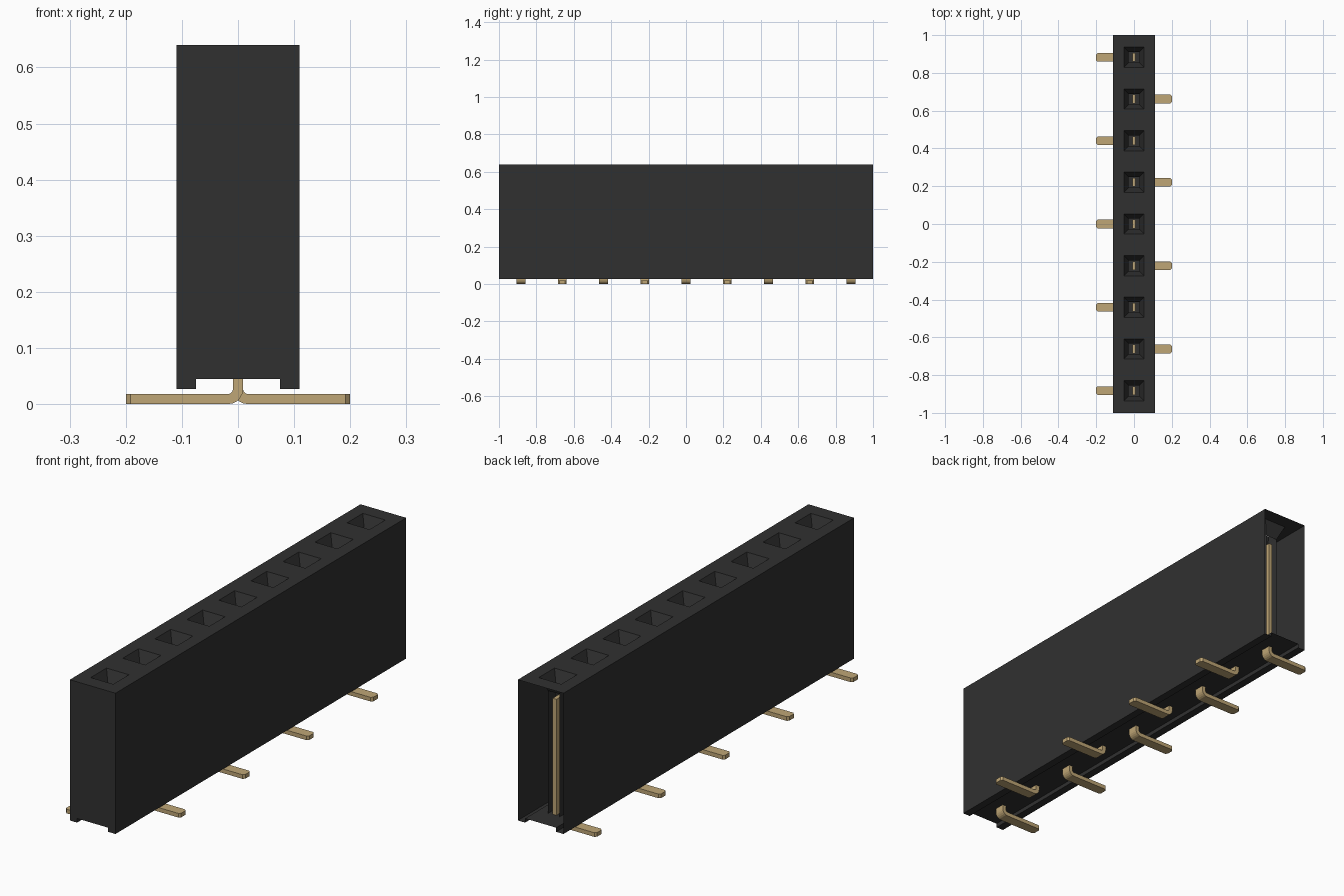
import bpy, bmesh, math

cube = bpy.data.objects.get("Cube")
if cube:
    bpy.data.objects.remove(cube, do_unlink=True)

PINS, PITCH = 9, 0.2205
TOP, RAIL, FLOOR = 0.64, 0.027, 0.045
HALF_X, HALF_Y = 0.11, 1.0


def material(name, color, rough):
    m = bpy.data.materials.new(name)
    m.diffuse_color = (*color, 1)
    m.use_nodes = True
    bsdf = m.node_tree.nodes["Principled BSDF"]
    bsdf.inputs["Base Color"].default_value = (*color, 1)
    bsdf.inputs["Roughness"].default_value = rough
    return m


def add_object(name, bm, mat):
    mesh = bpy.data.meshes.new(name)
    bm.to_mesh(mesh)
    bm.free()
    mesh.materials.append(mat)
    ob = bpy.data.objects.new(name, mesh)
    bpy.context.collection.objects.link(ob)
    return ob


black = material("black plastic", (0.030, 0.030, 0.030), 0.6)
brass = material("pale gold metal", (0.52, 0.38, 0.18), 0.5)
pin_y = [(i - (PINS - 1) / 2) * PITCH for i in range(PINS)]

# Housing: side walls and channelled underside, open at the back end
bm = bmesh.new()
section = [(HALF_X, TOP), (HALF_X, RAIL), (0.075, RAIL), (0.075, FLOOR),
           (-0.075, FLOOR), (-0.075, RAIL), (-HALF_X, RAIL), (-HALF_X, TOP)]
front = [bm.verts.new((x, -HALF_Y, z)) for x, z in section]
back = [bm.verts.new((x, HALF_Y, z)) for x, z in section]
for i in range(len(section) - 1):
    bm.faces.new((front[i], front[i + 1], back[i + 1], back[i]))
bm.faces.new(front[::-1])


def ring(half_x, y0, y1, z):
    return [bm.verts.new(p) for p in ((-half_x, y0, z), (half_x, y0, z),
                                      (half_x, y1, z), (-half_x, y1, z))]


# Top plate cells, each with a tapered entry and a square socket shaft
for i, y in enumerate(pin_y):
    lo = -HALF_Y if i == 0 else y - PITCH / 2
    hi = HALF_Y if i == PINS - 1 else y + PITCH / 2
    rings = [ring(HALF_X, lo, hi, TOP)]
    for half, z in ((0.054, TOP), (0.028, 0.58), (0.028, FLOOR)):
        rings.append(ring(half, y - half, y + half, z))
    for level in range(3):
        a, b = rings[level], rings[level + 1]
        for s in range(4):
            # The last shaft is open towards the back
            if i == PINS - 1 and level == 2 and s == 2:
                continue
            t = (s + 1) % 4
            bm.faces.new((a[s], a[t], b[t], b[s]))
bmesh.ops.remove_doubles(bm, verts=bm.verts, dist=1e-5)
add_object("housing", bm, black)


# Contact: upright strip bent into a flat foot
def contact(name, y, side):
    t, w, tip, steps = 0.009, 0.023, 0.2, 5
    arc = [math.radians(90 * k / steps) for k in range(steps + 1)]
    prof = [(-t, 0.55)]
    prof += [(0.018 - 0.027 * math.cos(a), 0.027 - 0.027 * math.sin(a)) for a in arc]
    prof += [(tip, 0), (tip, 0.018)]
    prof += [(0.018 - 0.009 * math.cos(a), 0.027 - 0.009 * math.sin(a)) for a in reversed(arc)]
    prof += [(t, 0.55)]
    bm = bmesh.new()
    base = bm.faces.new([bm.verts.new((side * x, y - w, z)) for x, z in prof])
    ext = bmesh.ops.extrude_face_region(bm, geom=[base])["geom"]
    for v in ext:
        if isinstance(v, bmesh.types.BMVert):
            v.co.y = y + w
    # Chamfer the corners of the foot tip
    ends = [e for e in bm.edges
            if all(abs(v.co.x) > tip - 1e-4 for v in e.verts)
            and abs(e.verts[0].co.y - e.verts[1].co.y) < 1e-5]
    bmesh.ops.bevel(bm, geom=ends, offset=0.008, segments=1, affect='EDGES')
    bmesh.ops.recalc_face_normals(bm, faces=bm.faces)
    return add_object(name, bm, brass)


for i, y in enumerate(pin_y):
    contact(f"contact_{i + 1}", y, -1 if i % 2 == 0 else 1)
